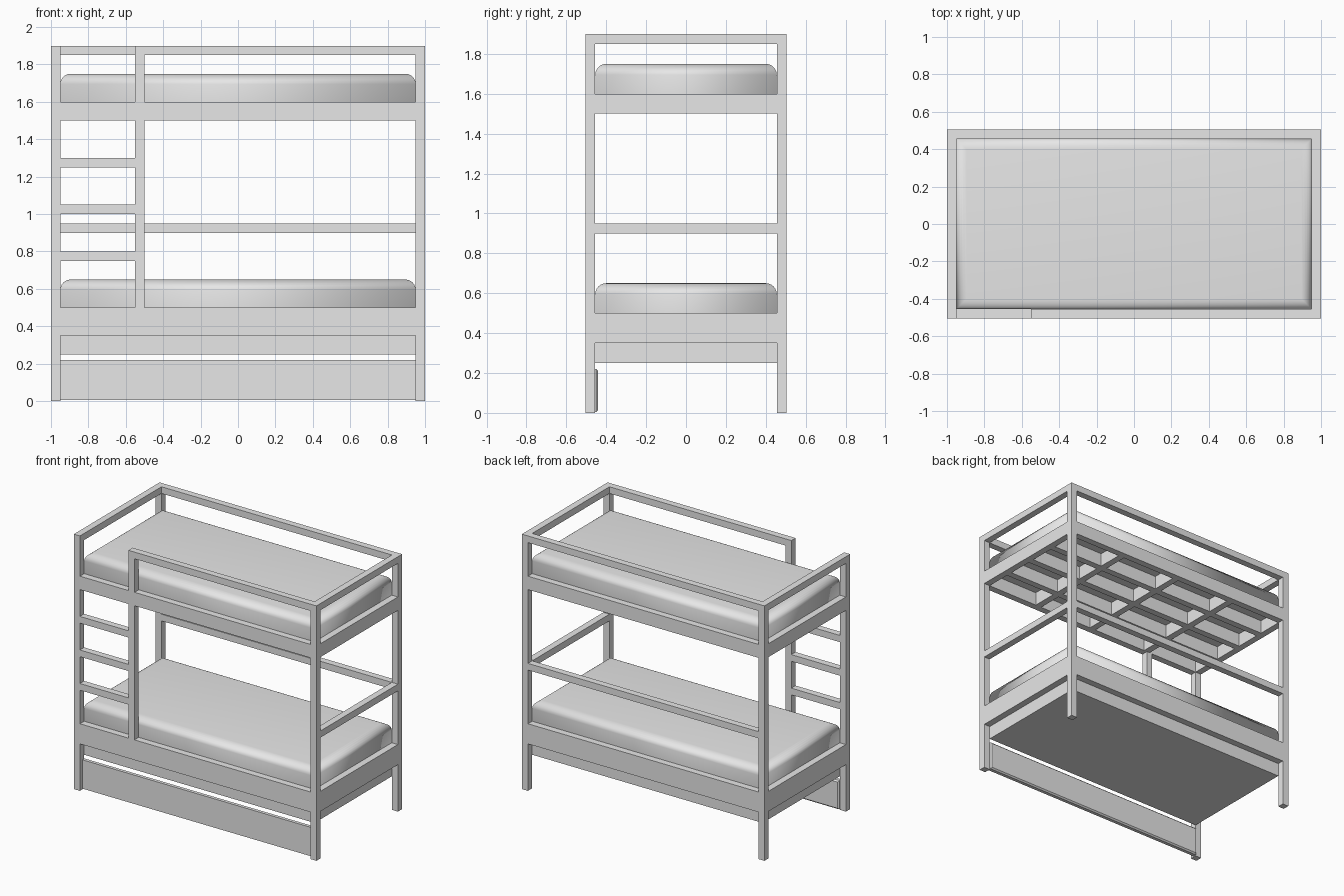
import bpy
import bmesh

cube = bpy.data.objects.get("Cube")
if cube:
    bpy.data.objects.remove(cube, do_unlink=True)

grey = bpy.data.materials.new("light_grey")
grey.use_nodes = True
COLOUR = (0.8, 0.8, 0.8, 1)
grey.diffuse_color = COLOUR
for node in grey.node_tree.nodes:
    if node.type == 'BSDF_PRINCIPLED':
        node.inputs["Base Color"].default_value = COLOUR

# Overall half sizes, and the inner faces of the timber frame
X, Y, T = 1.0, 0.505, 0.05
XI, YI = X - T, Y - T
TOP = 1.9


def box(name, x, y, z, bevel=None, radius=0.0, segments=1, smooth=False):
    """Box from (min, max) ranges; bevel picks the edges to round."""
    bm = bmesh.new()
    bmesh.ops.create_cube(bm, size=1)
    for v in bm.verts:
        v.co = [r[0] if c < 0 else r[1] for c, r in zip(v.co, (x, y, z))]
    if bevel:
        edges = [e for e in bm.edges if all(bevel(v.co) for v in e.verts)]
        bmesh.ops.bevel(bm, geom=edges, offset=radius, segments=segments,
                        profile=0.5, affect='EDGES')
    if smooth:
        for f in bm.faces:
            f.smooth = f.normal.z > -0.9
    mesh = bpy.data.meshes.new(name)
    bm.to_mesh(mesh)
    bm.free()
    mesh.materials.append(grey)
    obj = bpy.data.objects.new(name, mesh)
    bpy.context.collection.objects.link(obj)
    return obj


left, right = (XI, X), (-X, -XI)
front, back = (-Y, -YI), (YI, Y)
inner_x, inner_y = (-XI, XI), (-YI, YI)

# Corner posts
for xn, xr in (("left", left), ("right", right)):
    for yn, yr in (("front", front), ("back", back)):
        box(f"{yn}_{xn}_post", xr, yr, (0, TOP))

# Bed side rails, all the way round at both levels
for level, z in (("lower", (0.35, 0.5)), ("upper", (1.5, 1.6))):
    for n, r in (("front", front), ("back", back)):
        box(f"{level}_{n}_rail", inner_x, r, z)
    for n, r in (("left", left), ("right", right)):
        box(f"{level}_{n}_rail", r, inner_y, z)

# Guard rails; the front one stops at the ladder
guard, middle = (TOP - T, TOP), (0.9, 0.95)
box("back_guard_rail", inner_x, back, guard)
box("front_guard_rail", (-0.5, XI), front, guard)
box("left_guard_rail", left, inner_y, guard)
box("right_guard_rail", right, inner_y, guard)

# Middle rails on the back and the left end
box("back_middle_rail", inner_x, back, middle)
box("left_middle_rail", left, inner_y, middle)

# Ladder: post above and below the upper rail, and three rungs
ladder_x = (-0.55, -0.5)
box("ladder_post_lower", ladder_x, front, (0.5, 1.5))
box("ladder_post_upper", ladder_x, front, (1.6, TOP))
for i in range(3):
    z = 0.75 + 0.25 * i
    box(f"ladder_rung_{i + 1}", (-XI, ladder_x[0]), front, (z, z + T))

# Lower bed base
box("lower_base", inner_x, inner_y, (0.25, 0.5))

# Crossed slats under the upper mattress
H = T / 2
for i in (-1, 0, 1):
    box(f"cross_slat_{i + 2}", (0.5 * i - H, 0.5 * i + H), inner_y, (1.5, 1.6))
    y = 0.24 * i
    for j in range(4):
        start = -XI if j == 0 else -1 + 0.5 * j + H
        end = XI if j == 3 else -0.5 + 0.5 * j - H
        box(f"long_slat_{i + 2}_{j + 1}", (start, end), (y - H, y + H), (1.5, 1.6))

# Mattresses with rounded top edges
for level, z, h in (("lower", 0.5, 0.15), ("upper", 1.6, 0.15)):
    box(f"{level}_mattress", inner_x, inner_y, (z, z + h),
        lambda co, t=z + h: co.z > t - 0.01, 0.055, 6, True)

# Drawer front between the front posts
box("drawer_front", inner_x, (-0.475, -0.44), (0.005, 0.22),
    lambda co: co.y > -0.45, 0.01)
